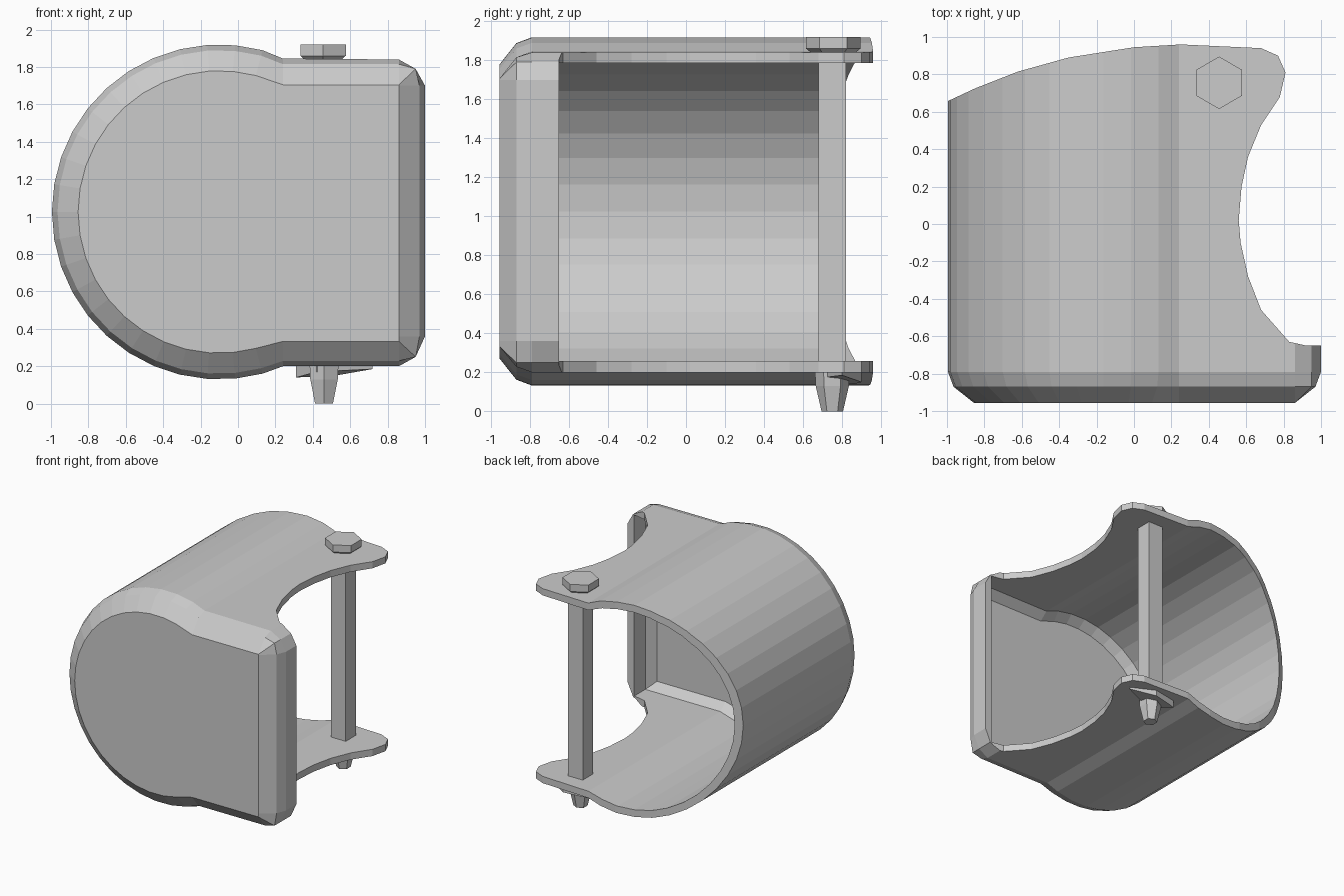
import bpy, bmesh, math

if "Cube" in bpy.data.objects:
    bpy.data.objects.remove(bpy.data.objects["Cube"])

CX, CZ, R = -0.1, 1.025, 0.895      # round side of the D-shaped profile


def d_profile(d):
    """D-shaped profile in x/z, inset by d."""
    pts = []
    for i in range(23):
        a = math.radians(75 + 210 * i / 22)
        pts.append((CX + (R - d) * math.cos(a), CZ + (R - d) * math.sin(a)))
    flat = [(0.24, 0.2), (0.86, 0.2), (0.95, 0.25), (1.0, 0.36),
            (1.0, 1.70), (0.95, 1.79), (0.86, 1.84), (0.24, 1.845)]
    for x, z in flat:
        pts.append((min(x, 1 - d), min(max(z, 0.2 + d * 0.95), 1.845 - d)))
    return pts


def loft(name, rings, cap_start=True, cap_end=True):
    """Mesh from a list of equal-length rings of 3D points."""
    bm = bmesh.new()
    loops = [[bm.verts.new(p) for p in r] for r in rings]
    for a, b in zip(loops, loops[1:]):
        for i in range(len(a)):
            j = (i + 1) % len(a)
            bm.faces.new((a[i], a[j], b[j], b[i]))
    if cap_start:
        bm.faces.new(loops[0])
    if cap_end:
        bm.faces.new(loops[-1])
    bmesh.ops.remove_doubles(bm, verts=bm.verts, dist=1e-4)
    bmesh.ops.recalc_face_normals(bm, faces=bm.faces)
    me = bpy.data.meshes.new(name)
    bm.to_mesh(me)
    bm.free()
    ob = bpy.data.objects.new(name, me)
    bpy.context.collection.objects.link(ob)
    return ob


# Hollow shell: bevelled front cap, outer wall, rear rim, inner wall, inner floor
sections = [(0.14, -0.957), (0.03, -0.87), (0.0, -0.79), (0.0, 1.1),
            (0.06, 1.1), (0.06, -0.80), (0.12, -0.87)]
shell = loft("shell", [[(x, y, z) for x, z in d_profile(d)] for d, y in sections])

# Plan outline trims the slanted back and the concave side opening
plan = [(-1.1, -1.1), (1.1, -1.1), (1.1, -0.65), (0.92, -0.65), (0.83, -0.63),
        (0.68, -0.46), (0.61, -0.28), (0.57, -0.10), (0.56, 0.02), (0.575, 0.20),
        (0.61, 0.36), (0.68, 0.53), (0.78, 0.68), (0.81, 0.81), (0.77, 0.90),
        (0.68, 0.94), (0.25, 0.96), (0.0, 0.945), (-0.35, 0.89),
        (-0.62, 0.815), (-0.85, 0.725), (-1.0, 0.655), (-1.1, 0.605)]
cutter = loft("plan_cutter", [[(x, y, z) for x, y in plan] for z in (-0.2, 2.2)])
mod = shell.modifiers.new("trim", 'BOOLEAN')
mod.operation = 'INTERSECT'
mod.solver = 'EXACT'
mod.object = cutter
bpy.context.view_layer.objects.active = shell
bpy.ops.object.modifier_apply(modifier=mod.name)
bpy.data.objects.remove(cutter)


def ring(cx, cy, r, z, n, turn):
    return [(cx + r * math.cos(turn + 2 * math.pi * i / n),
             cy + r * math.sin(turn + 2 * math.pi * i / n), z) for i in range(n)]


# Square pin joining the two ears
loft("pin", [ring(0.46, 0.75, 0.099, z, 4, math.pi / 4) for z in (0.2, 1.84)])

# Six-sided pin head on top, flared upwards
loft("pin_head", [ring(0.455, 0.755, r, z, 6, math.pi / 6)
                  for r, z in ((0.09, 1.82), (0.14, 1.86), (0.14, 1.92))])

# Tapered pin tip underneath
loft("pin_tip", [ring(0.46, 0.75, r, z, 6, math.pi / 6)
                 for r, z in ((0.055, 0.0), (0.085, 0.13), (0.09, 0.23))])

# Shallow wedge under the lower ear
wedge = [(0.31, 0.86, 0.14), (0.42, 0.68, 0.17), (0.72, 0.80, 0.185), (0.52, 0.90, 0.15)]
loft("ear_wedge", [wedge, [(x, y, 0.23) for x, y, z in wedge]])
